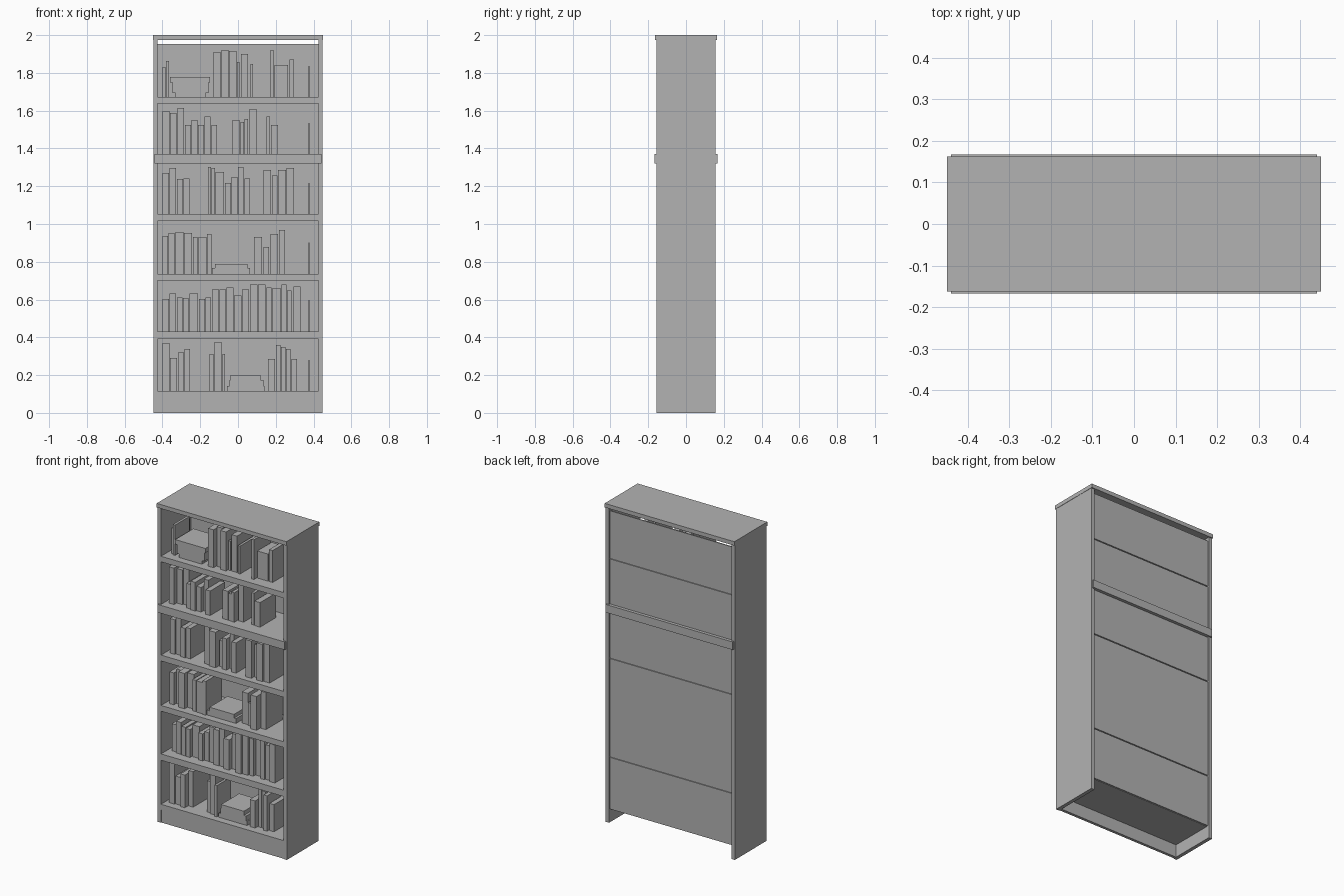
import bpy, bmesh, random
from mathutils import Matrix, Vector

random.seed(4)
grey = bpy.data.materials.new("plain_grey")
grey.diffuse_color = (0.45, 0.45, 0.45, 1)


def boxes(name, items):
    """One object made of boxes given as (x0, x1, y0, y1, z0, z1)."""
    bm = bmesh.new()
    for x0, x1, y0, y1, z0, z1 in items:
        centre = Vector(((x0 + x1) / 2, (y0 + y1) / 2, (z0 + z1) / 2))
        size = Matrix.Diagonal((x1 - x0, y1 - y0, z1 - z0, 1))
        bmesh.ops.create_cube(bm, size=1, matrix=Matrix.Translation(centre) @ size)
    mesh = bpy.data.meshes.new(name)
    bm.to_mesh(mesh)
    bm.free()
    mesh.materials.append(grey)
    ob = bpy.data.objects.new(name, mesh)
    bpy.context.collection.objects.link(ob)
    return ob


# Carcass: sides, top, kick board and the thicker middle shelf
IN, OUT, D = 0.425, 0.448, 0.156
boxes("left_side", [(-OUT, -IN, -D, D, 0, 1.975)])
boxes("right_side", [(IN, OUT, -D, D, 0, 1.975)])
boxes("top_board", [(-0.45, 0.45, -0.163, 0.163, 1.975, 2)])
boxes("kick_board", [(-IN, IN, -0.152, -0.134, 0, 0.08)])
boxes("middle_shelf", [(-0.441, 0.441, -0.167, 0.167, 1.32, 1.37)])

# Ordinary shelves
for i, (low, high) in enumerate([(0.08, 0.116), (0.392, 0.432), (0.70, 0.736),
                                 (1.015, 1.052), (1.637, 1.672)]):
    boxes(f"shelf_{i + 1}", [(-IN, IN, -D, 0.141, low, high)])

# Back panels with narrow seams, leaving a slot under the top
seams = [0.08, 0.41, 1.03, 1.345, 1.655, 1.957]
boxes("back_panels", [(-IN, IN, 0.14, 0.147, a + 0.003, b - 0.003)
                      for a, b in zip(seams, seams[1:])])


def fill_shelf(name, base, groups, stack=()):
    """Upright books: each group is x start, x end, then book heights."""
    items = []
    for x0, x1, *heights in groups:
        w = (x1 - x0) / len(heights)
        for i, h in enumerate(heights):
            y = random.uniform(-0.12, -0.08)
            items.append((x0 + i * w, x0 + (i + 1) * w - 0.003,
                          y, y + random.uniform(0.14, 0.17), base, base + h))
    boxes(name + "_books", items)
    # Lying books, from the bottom up: x start, x end, thickness
    z, lying = base, []
    for x0, x1, t in stack:
        lying.append((x0, x1, -0.11, 0.07, z, z + t))
        z += t
    if lying:
        boxes(name + "_lying_books", lying)
    # Thin upright bookend
    boxes(name + "_bookend", [(0.372, 0.378, -0.05, 0.07, base, base + 0.165)])


fill_shelf("first_shelf", 0.116, [
    (-0.40, -0.32, .255, .175), (-0.318, -0.25, .205, .222),
    (-0.152, -0.128, .196), (-0.125, -0.085, .26), (-0.083, -0.065, .196),
    (0.16, 0.20, .17), (0.202, 0.28, .244, .233, .222), (0.282, 0.316, .17)],
    [(-0.057, 0.14, .026), (-0.046, 0.134, .032), (-0.041, 0.118, .026)])

fill_shelf("second_shelf", 0.432, [
    (-0.40, -0.325, .17, .20), (-0.322, -0.26, .18, .175), (-0.257, -0.208, .20),
    (-0.206, -0.14, .17, .18), (-0.137, -0.022, .222, .222, .233),
    (-0.02, 0.062, .19, .222), (0.064, 0.148, .249, .249), (0.15, 0.18, .233),
    (0.182, 0.228, .228), (0.23, 0.287, .249, .217), (0.293, 0.333, .238)])

fill_shelf("third_shelf", 0.736, [
    (-0.40, -0.334, .20, .217), (-0.332, -0.241, .222, .217),
    (-0.238, -0.212, .196), (-0.21, -0.165, .196), (-0.163, -0.138, .212),
    (0.086, 0.13, .196), (0.134, 0.168, .143), (0.171, 0.215, .212),
    (0.218, 0.253, .233)],
    [(-0.137, 0.063, .030), (-0.121, 0.049, .023)])

fill_shelf("fourth_shelf", 1.052, [
    (-0.40, -0.325, .217, .244), (-0.322, -0.255, .185, .19),
    (-0.158, -0.12, .249, .244), (-0.119, -0.07, .222),
    (-0.068, 0.067, .164, .196, .249, .19), (0.134, 0.178, .233),
    (0.181, 0.211, .206), (0.213, 0.30, .233, .244)])

fill_shelf("fifth_shelf", 1.37, [
    (-0.40, -0.282, .228, .217, .244), (-0.28, -0.107, .154, .18, .154, .20, .154),
    (-0.03, 0.01, .18), (0.012, 0.057, .17, .185), (0.06, 0.10, .238),
    (0.15, 0.172, .20), (0.174, 0.215, .154)])

fill_shelf("top_shelf", 1.672, [
    (-0.40, -0.363, .16, .19), (-0.13, -0.006, .238, .249, .244),
    (-0.004, 0.012, .185), (0.017, 0.057, .228), (0.065, 0.083, .175),
    (0.171, 0.19, .249), (0.192, 0.268, .17), (0.272, 0.30, .20)],
    [(-0.332, -0.173, .022), (-0.348, -0.157, .055), (-0.359, -0.149, .028)])
